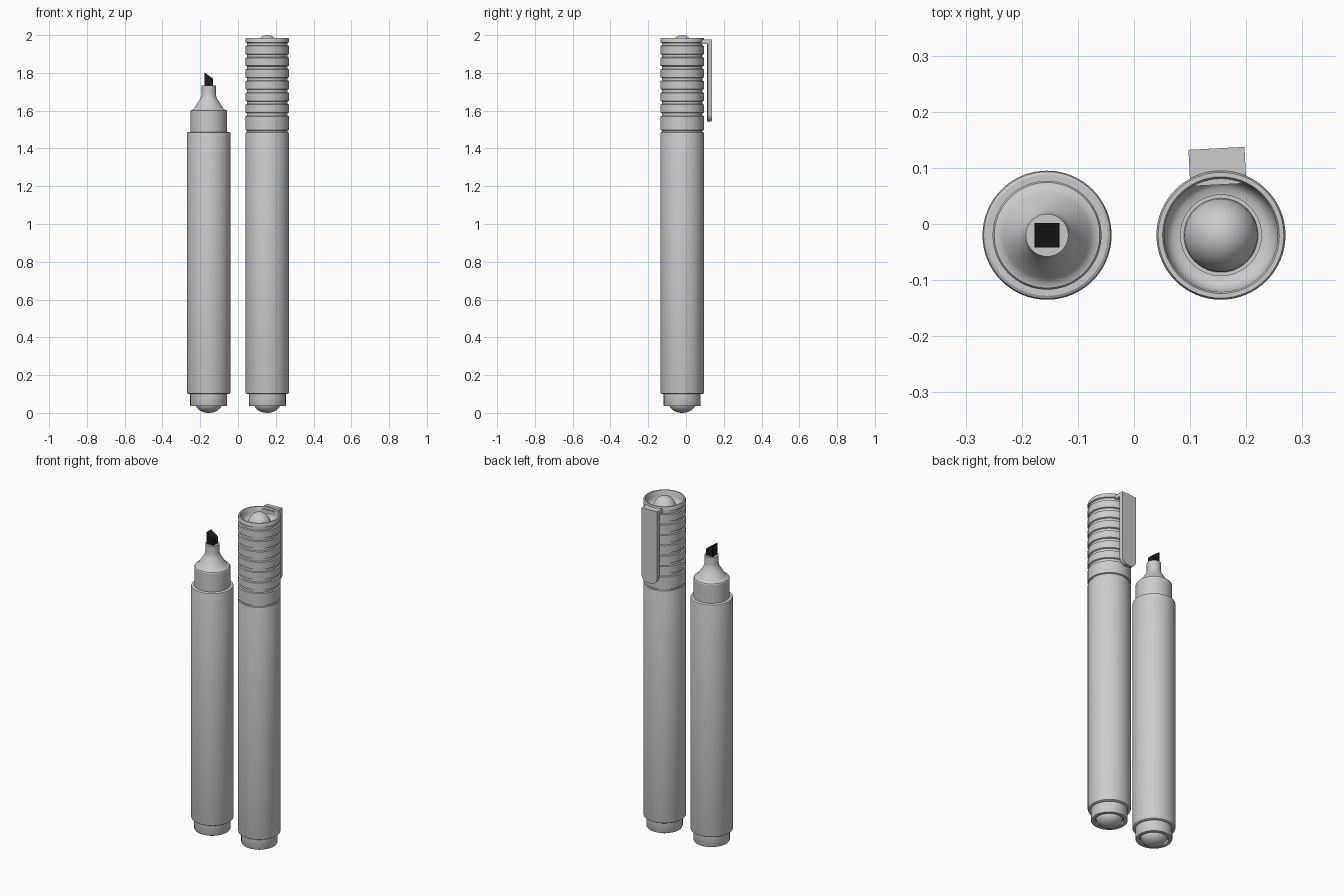
import bpy
import bmesh
import math
from mathutils import Matrix

if "Cube" in bpy.data.objects:
    bpy.data.objects.remove(bpy.data.objects["Cube"], do_unlink=True)

RADIUS = 0.115
PEN_X = 0.155
PEN_Y = -0.02


def make_material(name, color):
    mat = bpy.data.materials.new(name)
    mat.use_nodes = True
    mat.diffuse_color = color
    mat.node_tree.nodes["Principled BSDF"].inputs["Base Color"].default_value = color
    return mat


grey = make_material("light grey plastic", (0.6, 0.6, 0.6, 1))
black = make_material("black felt", (0.012, 0.012, 0.012, 1))


def finish(name, bm, mat, location, angle=30):
    bmesh.ops.remove_doubles(bm, verts=bm.verts, dist=1e-6)
    bmesh.ops.recalc_face_normals(bm, faces=bm.faces)
    mesh = bpy.data.meshes.new(name)
    bm.to_mesh(mesh)
    bm.free()
    mesh.materials.append(mat)
    obj = bpy.data.objects.new(name, mesh)
    bpy.context.collection.objects.link(obj)
    obj.location = location
    bpy.ops.object.select_all(action="DESELECT")
    obj.select_set(True)
    bpy.context.view_layer.objects.active = obj
    bpy.ops.object.shade_smooth_by_angle(angle=math.radians(angle))
    return obj


def lathe(name, profile, x, mat=grey):
    """Spin a radius/height profile about the pen axis."""
    bm = bmesh.new()
    verts = [bm.verts.new((r, 0, z)) for r, z in profile]
    edges = [bm.edges.new(pair) for pair in zip(verts, verts[1:])]
    bmesh.ops.spin(bm, geom=verts + edges, axis=(0, 0, 1), cent=(0, 0, 0),
                   angle=math.tau, steps=64)
    return finish(name, bm, mat, (x, PEN_Y, 0))


def dome(radius, base, top, steps=8):
    """Profile of a rounded cap from its pole out to its rim."""
    return [(radius * math.sin(a), base + (top - base) * math.cos(a))
            for a in (i * math.pi / 2 / steps for i in range(steps + 1))]


def box(bm, size, center):
    matrix = Matrix.Translation(center) @ Matrix.Diagonal((*size, 1))
    return bmesh.ops.create_cube(bm, size=1, matrix=matrix)["verts"]


# Barrels with stepped ends and a rounded plug underneath
for side, x in (("right", -PEN_X), ("left", PEN_X)):
    lathe(side + "_barrel",
          dome(0.07, 0.05, 0.0) + [
              (0.075, 0.05), (0.078, 0.036), (0.096, 0.036), (0.098, 0.04),
              (0.098, 0.1), (0.108, 0.1), (0.113, 0.103), (RADIUS, 0.11),
              (RADIUS, 1.478), (0.113, 1.485), (0.108, 1.488), (0, 1.488)], x)

# Open pen: neck, cone and nozzle
lathe("neck_and_nozzle",
      [(0, 1.48), (0.097, 1.48), (0.097, 1.597), (0.094, 1.602), (0.086, 1.604),
       (0.077, 1.612), (0.045, 1.663), (0.04, 1.675), (0.038, 1.69),
       (0.038, 1.733), (0, 1.733)], -PEN_X)

# Square chisel tip with a slanted top
bm = bmesh.new()
for v in box(bm, (0.044, 0.044, 0.1), (0, 0, 1.75)):
    if v.co.z > 1.75:
        v.co.z = 1.802 if v.co.x < 0 else 1.77
finish("chisel_tip", bm, black, (-PEN_X, PEN_Y, 0))

# Cap: ribbed wall, rim, recess and central dome
wall = [(0, 1.488), (0.108, 1.488), (0.108, 1.494), (RADIUS, 1.497)]
for i in range(7):
    z = 1.58 + i * 0.062
    wall += [(RADIUS, z - 0.01), (0.108, z - 0.007), (0.108, z + 0.007), (RADIUS, z + 0.01)]
wall += [(RADIUS, 1.98), (0.112, 1.986), (0.104, 1.986), (0.101, 1.98),
         (0.1, 1.955), (0.094, 1.94), (0.084, 1.932), (0.072, 1.93), (0.072, 1.92)]
lathe("ribbed_cap", wall + dome(0.066, 1.92, 2.0)[::-1], PEN_X)

# Clip: plate with a rounded lower end, joined to the cap by a bridge
HALF = 0.05
CORNER = 0.04
OUTER = 0.155
outline = [(-HALF, 1.978), (HALF, 1.978)]
for sign, start in ((1, 0), (-1, 90)):
    for i in range(7):
        a = math.radians(start + i * 15)
        outline.append((sign * (HALF - CORNER) + CORNER * math.cos(a),
                        1.542 + CORNER - CORNER * math.sin(a)))
bm = bmesh.new()
plate = bm.faces.new([bm.verts.new((px, OUTER, pz)) for px, pz in outline])
extruded = bmesh.ops.extrude_face_region(bm, geom=[plate])["geom"]
moved = [g for g in extruded if isinstance(g, bmesh.types.BMVert)]
bmesh.ops.translate(bm, verts=moved, vec=(0, -0.022, 0))
box(bm, (2 * HALF, 0.052, 0.023), (0, 0.116, 1.9655))
clip = finish("pocket_clip", bm, grey, (PEN_X, PEN_Y, 0))
clip.rotation_euler.z = math.radians(3)
